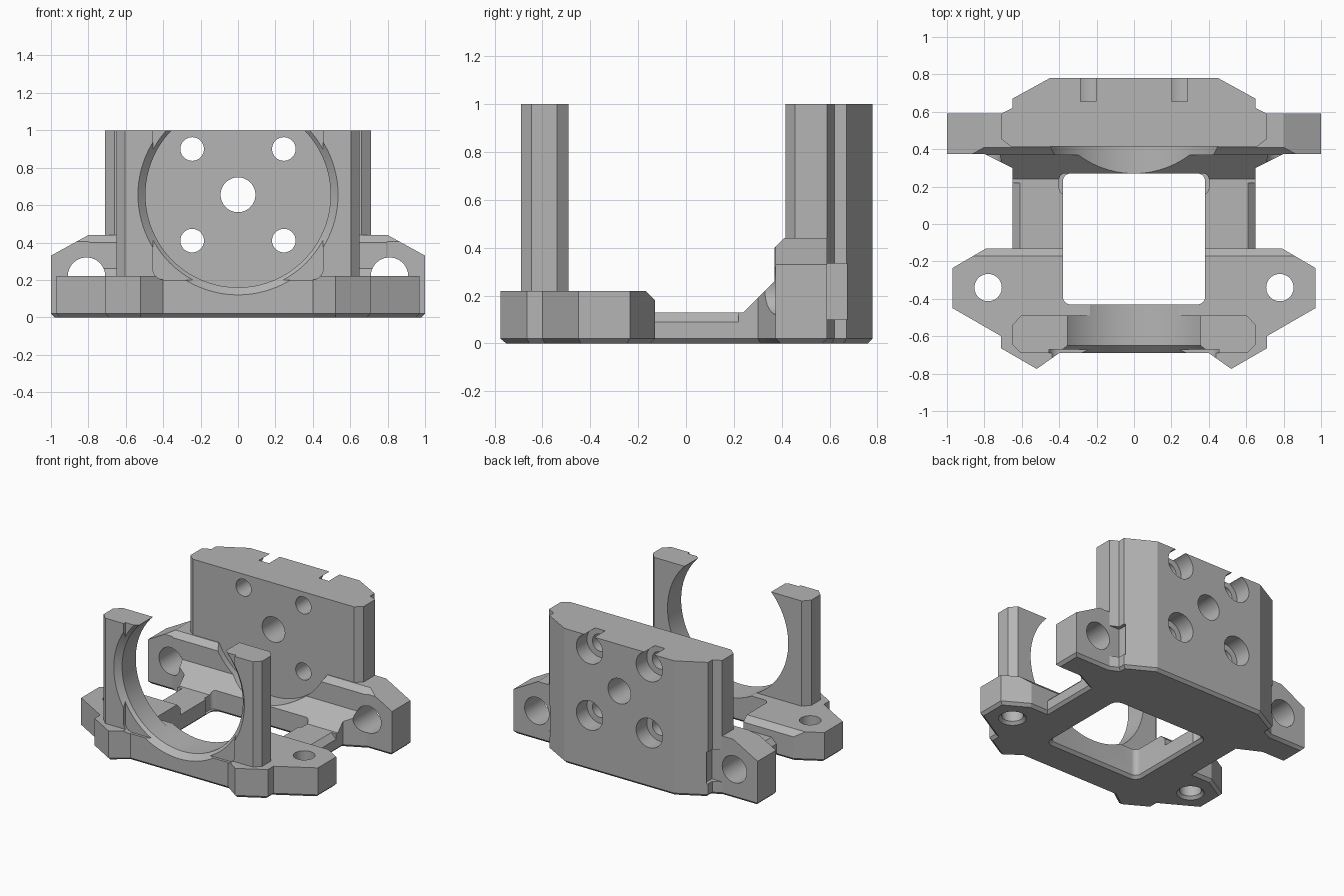
import bpy, bmesh, math
from mathutils import Vector

if "Cube" in bpy.data.objects:
    bpy.data.objects.remove(bpy.data.objects["Cube"], do_unlink=True)

grey = bpy.data.materials.new("plain grey")
grey.use_nodes = True
grey.diffuse_color = (0.46, 0.46, 0.46, 1)
grey.node_tree.nodes["Principled BSDF"].inputs["Base Color"].default_value = (0.46, 0.46, 0.46, 1)


def offset(poly, d):
    """Move every side of a counter-clockwise outline outwards by d."""
    out = []
    for i, p in enumerate(poly):
        p = Vector(p)
        a = (p - Vector(poly[i - 1])).normalized()
        b = (Vector(poly[(i + 1) % len(poly)]) - p).normalized()
        na, nb = Vector((a.y, -a.x)), Vector((b.y, -b.x))
        out.append(p + (na + nb) * d / (1 + na.dot(nb)))
    return out


def loft(name, poly, levels, axis="z"):
    """Solid from an outline, with (position, outward offset) levels along an axis."""
    place = {"x": lambda u, v, w: (w, u, v),
             "y": lambda u, v, w: (u, w, v),
             "z": lambda u, v, w: (u, v, w)}[axis]
    bm = bmesh.new()
    rings = [[bm.verts.new(place(u, v, w)) for u, v in offset(poly, d)] for w, d in levels]
    for lo, hi in zip(rings, rings[1:]):
        for i in range(len(poly)):
            j = (i + 1) % len(poly)
            bm.faces.new((lo[i], lo[j], hi[j], hi[i]))
    bm.faces.new(rings[0][::-1])
    bm.faces.new(rings[-1])
    bmesh.ops.recalc_face_normals(bm, faces=bm.faces[:])
    mesh = bpy.data.meshes.new(name)
    bm.to_mesh(mesh)
    bm.free()
    mesh.materials.append(grey)
    obj = bpy.data.objects.new(name, mesh)
    bpy.context.collection.objects.link(obj)
    return obj


def combine(target, other, operation):
    bpy.context.view_layer.objects.active = target
    mod = target.modifiers.new("combine", "BOOLEAN")
    mod.operation, mod.solver, mod.object = operation, "EXACT", other
    bpy.ops.object.modifier_apply(modifier=mod.name)
    bpy.data.objects.remove(other, do_unlink=True)


def add(target, other):
    combine(target, other, "UNION")


def cut(target, other):
    combine(target, other, "DIFFERENCE")


def circle(u, v, r, n=64):
    return [(u + r * math.cos(math.tau * i / n), v + r * math.sin(math.tau * i / n)) for i in range(n)]


def box(u0, u1, v0, v1):
    return [(u0, v0), (u1, v0), (u1, v1), (u0, v1)]


def rounded(u0, u1, v0, v1, r, n=6):
    pts = []
    for k, (u, v) in enumerate(box(u0 + r, u1 - r, v0 + r, v1 - r)):
        for i in range(n + 1):
            a = math.pi * (k - 2 + i / n) / 2 
            pts.append((u + r * math.cos(a), v + r * math.sin(a)))
    return pts


def mirrored(half):
    return half + [(-x, y) for x, y in reversed(half)]


# outlines seen from above, right half from front to back
front_half = [(.40, -.69), (.52, -.775), (.71, -.665), (.71, -.60),
              (.97, -.45), (.97, -.235), (.79, -.13)]
ear_half = [(.65, .30), (.80, .375), (1, .375), (1, .59)]
wall_back = [(.71, .59), (.65, .62), (.65, .67), (.45, .78)]

BORE_Z = .655
BORE_R = .495

# foot slab with a chamfered underside
bracket = loft("motor_bracket", mirrored(front_half + [(.65, -.13)] + ear_half + wall_back),
               [(0, -.02), (.02, 0), (.09, 0)])

# side rails with chamfered outer edges
for s in (1, -1):
    rail = [(s * .3, .04), (s * .65, .04), (s * .65, .09), (s * .61, .13), (s * .3, .13)]
    add(bracket, loft("side_rail", rail[::s], [(-.2, 0), (.32, 0)], "y"))

# front foot with a chamfered back edge
front = loft("front_foot", mirrored(front_half), [(.03, 0), (.22, 0)])
cut(front, loft("edge_cutter", [(-.18, .23), (-.12, .17), (-.12, .23)], [(-2, 0), (2, 0)], "x"))
add(bracket, front)

# rear cross beam with ramp and ears
beam = loft("rear_beam", mirrored([(.65, .22)] + ear_half), [(.03, 0), (.44, 0)])
ramp = [(0, .13), (.24, .13), (.37, .26), (.37, .40), (.42, .45), (.42, .6), (0, .6)]
cut(beam, loft("ramp_cutter", ramp, [(-2, 0), (2, 0)], "x"))
for s in (1, -1):
    corner = [(s * 1.2, .22), (s * 1.2, .66), (s * .4, .66)]
    cut(beam, loft("corner_cutter", corner[::s], [(0, 0), (1, 0)], "y"))
cut(beam, loft("bore_cutter", circle(0, BORE_Z, BORE_R, 96), [(-1, 0), (.45, 0)], "y"))
add(bracket, beam)

# central window and foot holes, flared below
cut(bracket, loft("window_cutter", rounded(-.38, .38, -.43, .27, .04),
                  [(-.02, .04), (.02, 0), (.6, 0)]))
cut(bracket, loft("corner_relief_cutter", rounded(-.40, .40, .16, .27, .03), [(.02, 0), (.6, 0)]))
for s in (1, -1):
    cut(bracket, loft("foot_hole", circle(s * .78, -.34, .073), [(-.02, .04), (.02, 0), (.5, 0)]))

# front clamp arms
for s in (1, -1):
    arm = [(s * .2, -.69), (s * .605, -.69), (s * .65, -.645),
           (s * .65, -.54), (s * .605, -.49), (s * .2, -.49)]
    add(bracket, loft("clamp_arm", arm[::s], [(.1, 0), (1, 0)]))

# ring bore with flared front lip and shallow square recess
cut(bracket, loft("bore_cutter", circle(0, BORE_Z, BORE_R, 96),
                  [(-.75, .10), (-.65, 0), (-.30, 0)], "y"))
cut(bracket, loft("recess_cutter", rounded(-.455, .455, .20, 1.3, .06),
                  [(-.75, 0), (-.67, 0)], "y"))

# rear mounting wall
wall = mirrored([(.66, .415), (.71, .455)] + wall_back)
add(bracket, loft("rear_wall", wall, [(.05, 0), (1, 0)]))

# wall holes, counterbored from the back
cut(bracket, loft("centre_hole", circle(0, BORE_Z, .093), [(.3, 0), (1, 0)], "y"))
for s in (1, -1):
    for z in (.41, .90):
        cut(bracket, loft("screw_hole", circle(s * .245, z, .063), [(.3, 0), (.9, 0)], "y"))
        cut(bracket, loft("screw_head", circle(s * .245, z, .108), [(.655, 0), (.9, 0)], "y"))
    # ear holes and bolt clearance beside the wall
    cut(bracket, loft("ear_hole", circle(s * .81, .22, .10), [(.2, 0), (.9, 0)], "y"))
    lo, hi = sorted((s * .625, s * .95))
    cut(bracket, loft("bolt_clearance", box(lo, hi, .10, .335), [(.59, 0), (.675, 0)], "y"))

# crisp edges with smooth bores
bpy.ops.object.select_all(action="DESELECT")
bracket.select_set(True)
bpy.context.view_layer.objects.active = bracket
bpy.ops.object.shade_smooth_by_angle(angle=math.radians(20))
